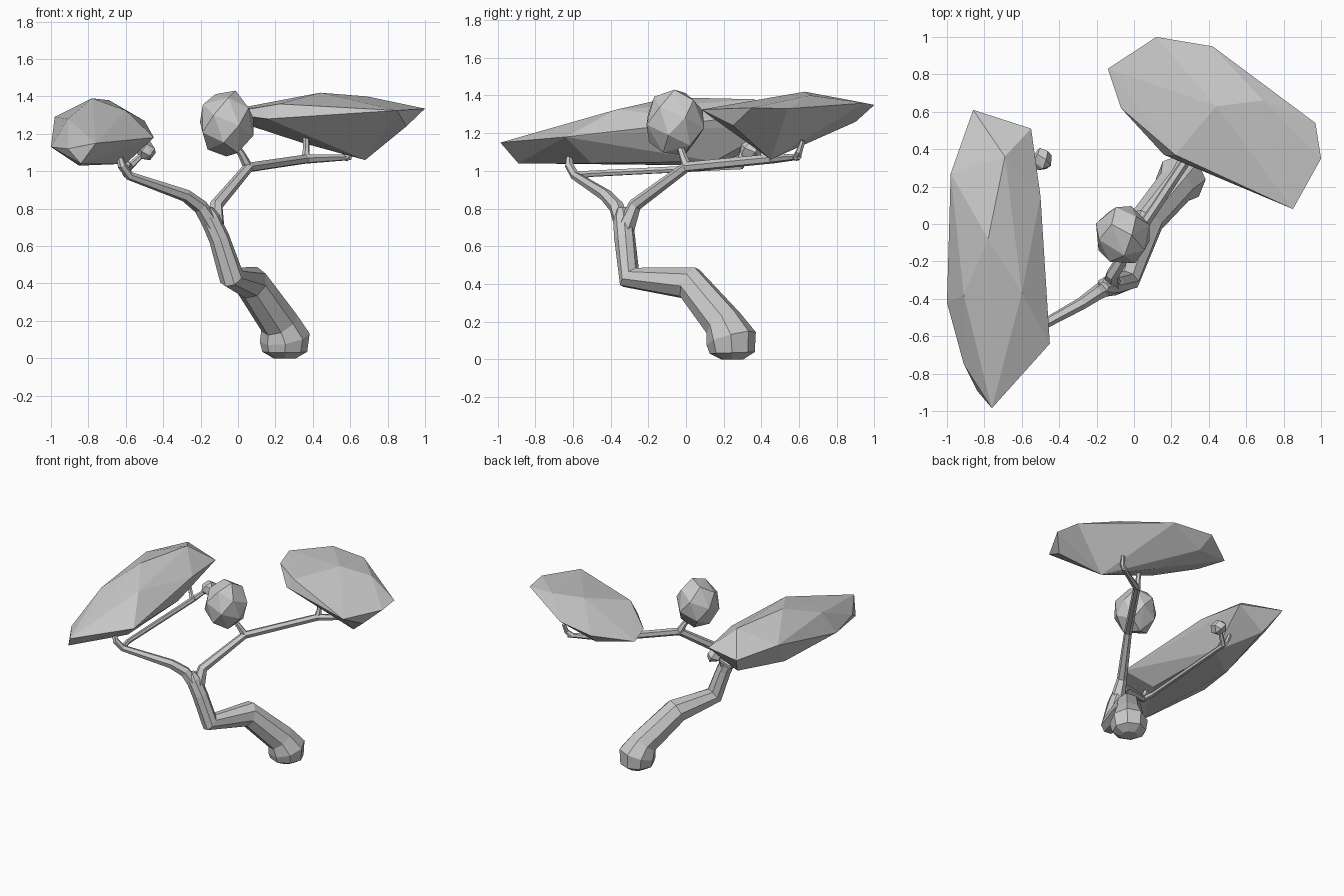
import bpy, bmesh, math
from mathutils import Vector


def finish(bm, name):
    bmesh.ops.recalc_face_normals(bm, faces=bm.faces)
    me = bpy.data.meshes.new(name)
    bm.to_mesh(me)
    bm.free()
    ob = bpy.data.objects.new(name, me)
    bpy.context.collection.objects.link(ob)
    return ob


def tube(name, path, sides=6):
    """Flat-sided tapered tube; path is a list of (x, y, z, radius)."""
    bm = bmesh.new()
    pts = [Vector(p[:3]) for p in path]
    side = Vector((1, -1, 0)).normalized()
    rings = []
    for i, p in enumerate(pts):
        t = Vector()
        if i > 0:
            t += (p - pts[i - 1]).normalized()
        if i < len(pts) - 1:
            t += (pts[i + 1] - p).normalized()
        t.normalize()
        side = side - t * side.dot(t)
        side.normalize()
        other = t.cross(side)
        ring = []
        for k in range(sides):
            a = 2 * math.pi * k / sides
            ring.append(bm.verts.new(p + (side * math.cos(a) + other * math.sin(a)) * path[i][3]))
        rings.append(ring)
    for a, b in zip(rings, rings[1:]):
        for k in range(sides):
            n = (k + 1) % sides
            bm.faces.new((a[k], a[n], b[n], b[k]))
    bm.faces.new(rings[0])
    bm.faces.new(rings[-1])
    return finish(bm, name)


def hull(name, points):
    """Faceted convex clump around the given points."""
    bm = bmesh.new()
    for p in points:
        bm.verts.new(p)
    bmesh.ops.convex_hull(bm, input=bm.verts)
    bmesh.ops.delete(bm, geom=[v for v in bm.verts if not v.link_faces], context='VERTS')
    return finish(bm, name)


def ball(name, centre, radii, n):
    pts = []
    for i in range(n):
        z = 1 - 2 * (i + 0.5) / n
        r = math.sqrt(1 - z * z)
        a = i * 2.39996
        pts.append([c + s * q for c, s, q in
                    zip(centre, radii, (r * math.cos(a), r * math.sin(a), z))])
    return hull(name, pts)


# Trunk with swollen foot
tube("trunk", [
    (0.25, 0.245, 0.00, 0.06), (0.25, 0.245, 0.035, 0.12), (0.25, 0.24, 0.11, 0.135),
    (0.22, 0.20, 0.19, 0.105), (0.07, 0.02, 0.405, 0.093), (-0.035, -0.30, 0.435, 0.067),
    (-0.10, -0.325, 0.64, 0.056), (-0.15, -0.335, 0.75, 0.053), (-0.165, -0.34, 0.80, 0.03)], 8)

# Main branches
tube("right_branch", [
    (-0.12, -0.32, 0.70, 0.05), (-0.115, -0.27, 0.82, 0.036), (0.055, 0.0, 1.02, 0.028),
    (0.36, 0.46, 1.065, 0.026), (0.60, 0.60, 1.075, 0.016)])
tube("left_branch", [
    (-0.13, -0.33, 0.70, 0.05), (-0.20, -0.37, 0.81, 0.04), (-0.28, -0.425, 0.87, 0.034),
    (-0.58, -0.59, 0.975, 0.024), (-0.62, -0.62, 1.03, 0.024), (-0.64, -0.62, 1.10, 0.014)])
tube("back_branch", [
    (-0.58, -0.59, 0.975, 0.022), (-0.60, -0.50, 0.985, 0.018),
    (-0.58, 0.29, 1.025, 0.020), (-0.51, 0.34, 1.09, 0.014)])

# Twigs that carry the foliage
tube("centre_twig", [(0.06, 0.01, 1.01, 0.028), (0.02, -0.02, 1.09, 0.02), (-0.04, -0.05, 1.18, 0.016)])
tube("upper_twig", [(0.36, 0.46, 1.05, 0.026), (0.365, 0.48, 1.12, 0.018), (0.365, 0.50, 1.25, 0.018)])
tube("end_twig", [(0.57, 0.585, 1.07, 0.022), (0.61, 0.60, 1.10, 0.018), (0.62, 0.62, 1.16, 0.014)])
tube("back_twig", [(-0.58, 0.27, 1.02, 0.02), (-0.61, 0.29, 1.06, 0.016), (-0.63, 0.30, 1.12, 0.014)])

# Foliage
ball("centre_foliage", (-0.06, -0.06, 1.255), (0.155, 0.165, 0.185), 20)
ball("small_foliage", (-0.49, 0.345, 1.11), (0.055, 0.065, 0.055), 14)

hull("left_foliage", [
    (-0.86, 0.61, 1.27), (-0.55, 0.51, 1.25), (-0.50, 0.15, 1.27), (-0.45, -0.64, 1.18),
    (-0.76, -0.985, 1.15), (-0.91, -0.75, 1.12), (-1.0, -0.42, 1.13), (-0.98, 0.27, 1.29),
    (-0.69, 0.36, 1.38), (-0.78, -0.08, 1.39), (-0.91, -0.38, 1.28), (-0.60, -0.37, 1.325),
    (-0.60, -0.50, 1.04), (-0.84, -0.89, 1.04), (-0.85, 0.0, 1.03), (-0.62, 0.15, 1.05),
    (-0.78, 0.48, 1.12)])

hull("right_foliage", [
    (-0.14, 0.83, 1.31), (0.12, 1.0, 1.35), (0.42, 0.95, 1.36), (0.97, 0.54, 1.33),
    (1.0, 0.35, 1.335), (0.85, 0.08, 1.325), (0.22, 0.37, 1.36), (-0.07, 0.62, 1.31),
    (0.44, 0.63, 1.42), (0.69, 0.66, 1.40), (0.16, 0.37, 1.28), (0.68, 0.45, 1.06),
    (0.35, 0.63, 1.15), (0.15, 0.90, 1.26), (0.90, 0.25, 1.24)])
